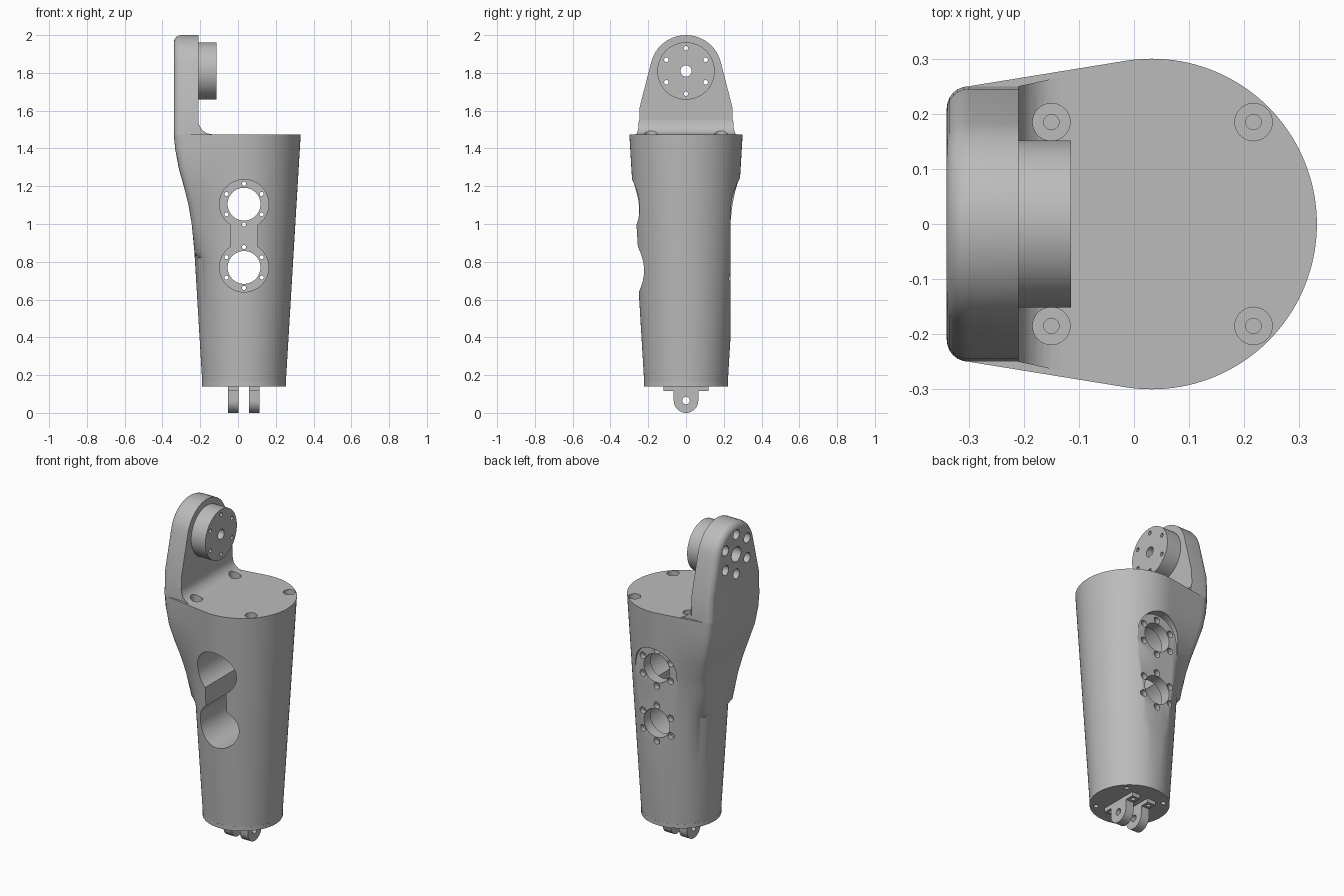
import bpy, bmesh
from math import sin, cos, pi, radians
from mathutils import Vector, Matrix
from mathutils.geometry import convex_hull_2d

if "Cube" in bpy.data.objects:
    bpy.data.objects.remove(bpy.data.objects["Cube"], do_unlink=True)

grey = bpy.data.materials.new("machined_grey")
grey.use_nodes = True
grey.diffuse_color = (0.5, 0.5, 0.5, 1)
grey.node_tree.nodes["Principled BSDF"].inputs["Base Color"].default_value = (0.5, 0.5, 0.5, 1)

CX = 0.032           # body axis
PIVOT = 1.81         # height of the arm pivot
TOP, BASE = 1.475, 0.165
SEG = 144
TURN = {"x": Matrix.Rotation(pi / 2, 4, "Y"),
        "y": Matrix.Rotation(pi / 2, 4, "X"), "z": Matrix()}


def finish(name, bm):
    bmesh.ops.recalc_face_normals(bm, faces=bm.faces[:])
    mesh = bpy.data.meshes.new(name)
    bm.to_mesh(mesh)
    bm.free()
    mesh.materials.append(grey)
    ob = bpy.data.objects.new(name, mesh)
    bpy.context.collection.objects.link(ob)
    return ob


def loft(name, rings):
    """Skin a closed solid through matching rings of points."""
    bm = bmesh.new()
    loops = [[bm.verts.new(p) for p in ring] for ring in rings]
    n = len(loops[0])
    for a, b in zip(loops, loops[1:]):
        for i in range(n):
            j = (i + 1) % n
            bm.faces.new((a[i], a[j], b[j], b[i]))
    bm.faces.new(loops[0])
    bm.faces.new(loops[-1])
    return finish(name, bm)


def rod(name, axis, centre, r, length, seg=32):
    bm = bmesh.new()
    bmesh.ops.create_cone(bm, cap_ends=True, segments=seg, radius1=r, radius2=r, depth=length,
                          matrix=Matrix.Translation(centre) @ TURN[axis])
    return finish(name, bm)


def block(name, lo, hi):
    lo, hi = Vector(lo), Vector(hi)
    bm = bmesh.new()
    bmesh.ops.create_cube(bm, size=1, matrix=Matrix.Translation((lo + hi) / 2)
                          @ Matrix.Diagonal((*(hi - lo), 1)))
    return finish(name, bm)


def cut(cutter, *targets):
    cutter.hide_render = True
    for ob in targets:
        mod = ob.modifiers.new("cut", "BOOLEAN")
        mod.operation, mod.solver, mod.object = "DIFFERENCE", "EXACT", cutter
        bpy.context.view_layer.objects.active = ob
        bpy.ops.object.modifier_apply(modifier=mod.name)
    bpy.data.objects.remove(cutter, do_unlink=True)


def six(radius):
    """Offsets of a six hole bolt circle."""
    return [(radius * cos(pi / 2 + k * pi / 3), radius * sin(pi / 2 + k * pi / 3)) for k in range(6)]


# Body: tapered tube whose sections grow a flat shoulder towards the arm
def section(z, outer=None, half=0):
    r = 0.22 + 0.08 * (z - 0.14) / (TOP - 0.14)
    pts = [Vector((r * cos(2 * pi * i / SEG), r * sin(2 * pi * i / SEG))) for i in range(SEG)]
    if outer is not None:
        for s in (1, -1):
            for k in range(5):
                a = k * pi / 8
                pts.append(Vector((outer + 0.04 * (1 - cos(a)) - CX, s * (half - 0.04 * (1 - sin(a))))))
            pts.append(Vector((max(-0.21, outer + 0.04) - CX, s * half)))
    hull = [pts[i] for i in convex_hull_2d(pts)]
    planes = []
    for p, q in zip(hull, hull[1:] + hull[:1]):
        n = Vector((q.y - p.y, p.x - q.x))
        if n.length > 1e-6:
            n.normalize()
            planes.append((n, n.dot(p)) if n.dot(p) > 0 else (-n, -n.dot(p)))
    ring = []
    for i in range(SEG):
        d = Vector((cos(2 * pi * i / SEG), sin(2 * pi * i / SEG)))
        dist = min(h / n.dot(d) for n, h in planes if n.dot(d) > 1e-4)
        ring.append((CX + d.x * dist, d.y * dist, z))
    return ring


shoulder = [(0.85, -0.23, 0.15), (1.0, -0.245, 0.18), (1.1, -0.262, 0.205), (1.2, -0.287, 0.23),
            (1.3, -0.315, 0.245), (1.4, -0.333, 0.25), (TOP, -0.34, 0.25)]
body = loft("body", [section(BASE), section(0.5), section(0.82)] + [section(*s) for s in shoulder])


# Arm: rounded plate with a soft outer edge
def arm_outline(x, d):
    pts = [(0.25 - d, TOP), (0.245 - d, 1.62)]
    for k in range(25):
        a = radians(14 + 152 * k / 24)
        pts.append(((0.19 - d) * cos(a), PIVOT + (0.19 - d) * sin(a)))
    pts += [(d - 0.245, 1.62), (d - 0.25, TOP)]
    return [(x, y, z) for y, z in pts]


soft = [arm_outline(-0.30 - 0.04 * sin(k * pi / 12), 0.04 * (1 - cos(k * pi / 12))) for k in range(7)]
arm = loft("arm", [arm_outline(-0.21, 0)] + soft)

# Concave fillet between arm and body top
curve = [(-0.135 - 0.075 * sin(k * pi / 16), TOP + 0.075 * (1 - cos(k * pi / 16))) for k in range(9)]
fillet = loft("arm_fillet", [[(x, s * (0.25 + 0.22 * (x + 0.21)), z)
                              for x, z in [(-0.21, TOP)] + curve] for s in (1, -1)])

# Pivot boss and its holes
boss = rod("pivot_boss", "x", (-0.1625, 0, PIVOT), 0.152, 0.097, 64)
cut(rod("cutter", "x", (-0.2, 0, PIVOT), 0.03, 0.5), arm, boss)
cut(rod("cutter", "x", (-0.34, 0, PIVOT), 0.045, 0.16), arm)
for dy, dz in six(0.12):
    cut(rod("cutter", "x", (-0.2, dy, PIVOT + dz), 0.012, 0.5, 16), arm, boss)
    cut(rod("cutter", "x", (-0.34, dy, PIVOT + dz), 0.03, 0.12, 24), arm)

# Front double pocket joined by a neck
FLOOR, BACK = 0.17, 0.236
PORTS = (0.77, 1.105)
for z in PORTS:
    cut(rod("cutter", "y", (CX, FLOOR - 0.3, z), 0.13, 0.6, 64), body)
cut(block("cutter", (CX - 0.07, FLOOR - 0.6, PORTS[0]), (CX + 0.07, FLOOR, PORTS[1])), body)

# Flat mounting pad on the back with an arched top
arch = [(CX + 0.14 * cos(k * pi / 24), PORTS[1] + 0.14 * sin(k * pi / 24)) for k in range(25)]
arch += [(CX - 0.14, 0.35), (CX + 0.14, 0.35)]
cut(loft("cutter", [[(x, y, z) for x, z in arch] for y in (BACK, 0.5)]), body)

# Ports and their bolt circles
for z in PORTS:
    cut(rod("cutter", "y", (CX, 0.2, z), 0.087, 0.3, 48), body)
    for dx, dz in six(0.108):
        cut(rod("cutter", "y", (CX + dx, 0.2, z + dz), 0.011, 0.2, 16), body)
        cut(rod("cutter", "y", (CX + dx, BACK, z + dz), 0.02, 0.06, 20), body)

# Counterbored screws in the body top
for x in (-0.15, 0.217):
    for y in (-0.185, 0.185):
        cut(rod("cutter", "z", (x, y, TOP + 0.03), 0.034, 0.14), body, fillet)
        cut(rod("cutter", "z", (x, y, TOP - 0.05), 0.014, 0.2, 20), body)

# Base plate with four screw holes
plate = rod("base_plate", "z", (CX, 0, 0.1525), 0.222, 0.025, 96)
for sx in (1, -1):
    for sy in (1, -1):
        cut(rod("cutter", "z", (CX + sx * 0.132, sy * 0.132, 0.14), 0.014, 0.03, 20), plate)

# Clevis lugs with foot pads
parts = [body, arm, fillet, boss, plate]
for side, x0 in (("right", -0.053), ("left", 0.058)):
    x1 = x0 + 0.055
    u = [(0.065 * cos(pi + k * pi / 20), 0.065 + 0.065 * sin(pi + k * pi / 20)) for k in range(21)]
    u += [(0.065, 0.14), (-0.065, 0.14)]
    lug = loft(side + "_clevis_lug", [[(x, y, z) for y, z in u] for x in (x0, x1)])
    cut(rod("cutter", "x", (x0, 0, 0.065), 0.02, 0.3, 24), lug)
    pad = block(side + "_clevis_pad", (x0, -0.12, 0.115), (x1, 0.12, 0.14))
    for y in (-0.093, 0.093):
        cut(rod("cutter", "z", ((x0 + x1) / 2, y, 0.12), 0.013, 0.03, 16), pad)
    parts += [lug, pad]

# Smooth shading with crisp edges
bpy.ops.object.select_all(action="DESELECT")
for ob in parts:
    ob.select_set(True)
bpy.context.view_layer.objects.active = body
bpy.ops.object.shade_smooth_by_angle(angle=radians(30))
